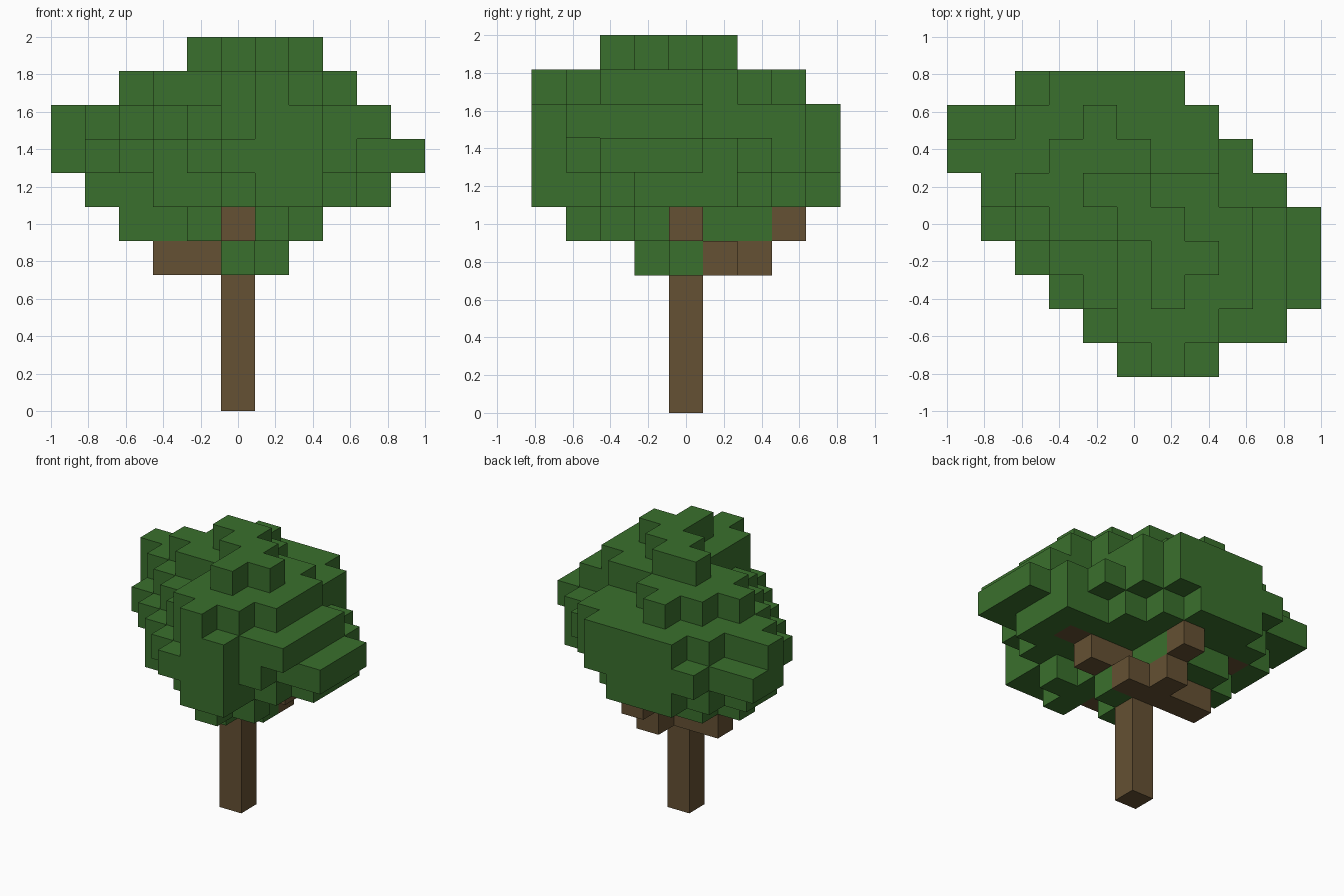
import bpy, bmesh
from mathutils import Vector

cube = bpy.data.objects.get("Cube")
if cube:
    bpy.data.objects.remove(cube, do_unlink=True)

S = 2 / 11  # edge of one block

# Floor plans of the crown, lowest layer first; rows run back to front.
# '#' is a leaf block, 'b' a branch block.
PLANS = [
    """...........
...........
.....b.....
...bbbb....
.....b#....
.....#.....
...........
...........
...........""",
    """...........
.....b.....
...###.....
..####.....
....#bbb...
....#b#....
.....b##...
......#....
...........""",
    """...###.....
..#####....
.#b#####...
.#########.
...#####b#.
...#######.
...######..
.....###...
......##...""",
    """..#####....
########...
#########..
.#########.
.##########
..#########
...########
....#####..
.....###...""",
    """...####....
..######...
########...
.#######...
..########.
...#######.
....######.
.....#####.
......##...""",
    """...........
....#......
...###.....
..######...
...######..
.....####..
.....####..
.....###...
......#....""",
    """...........
...........
...........
....##.....
.....##....
......##...
......#....
...........
...........""",
]
FIRST = 4  # blocks of bare trunk below the crown


def material(name, color):
    m = bpy.data.materials.new(name)
    m.use_nodes = True
    m.diffuse_color = color
    node = m.node_tree.nodes["Principled BSDF"]
    node.inputs["Base Color"].default_value = color
    node.inputs["Roughness"].default_value = 0.9
    return m


def block_object(name, cells, solid, mat):
    """Mesh of the block sides that are open to the air, merged in plane."""
    bm = bmesh.new()
    for cell in cells:
        centre = Vector((cell[0], cell[1], cell[2] + 0.5))
        for axis in range(3):
            for sign in (-1, 1):
                near = list(cell)
                near[axis] += sign
                if tuple(near) in solid:
                    continue
                n, u, v = Vector(), Vector(), Vector()
                n[axis] = sign / 2
                u[(axis + 1) % 3] = sign / 2
                v[(axis + 2) % 3] = 0.5
                ring = (-u - v, u - v, u + v, v - u)
                bm.faces.new([bm.verts.new((centre + n + c) * S) for c in ring])
    bmesh.ops.remove_doubles(bm, verts=bm.verts, dist=S / 100)
    bmesh.ops.dissolve_limit(bm, angle_limit=0.01, verts=bm.verts, edges=bm.edges)
    mesh = bpy.data.meshes.new(name)
    bm.to_mesh(mesh)
    bm.free()
    mesh.materials.append(mat)
    obj = bpy.data.objects.new(name, mesh)
    bpy.context.collection.objects.link(obj)


# Collect the blocks
leaves = set()
wood = {(0, 0, k) for k in range(FIRST)}
for layer, plan in enumerate(PLANS):
    for row, line in enumerate(plan.split()):
        for col, mark in enumerate(line):
            if mark != ".":
                target = wood if mark == "b" else leaves
                target.add((col - 5, 4 - row, FIRST + layer))
solid = leaves | wood

# Trunk with branches, and the leafy crown
block_object("trunk_and_branches", wood, solid,
             material("bark brown", (0.130, 0.082, 0.033, 1)))
block_object("leaf_crown", leaves, solid,
             material("leaf green", (0.042, 0.162, 0.026, 1)))
